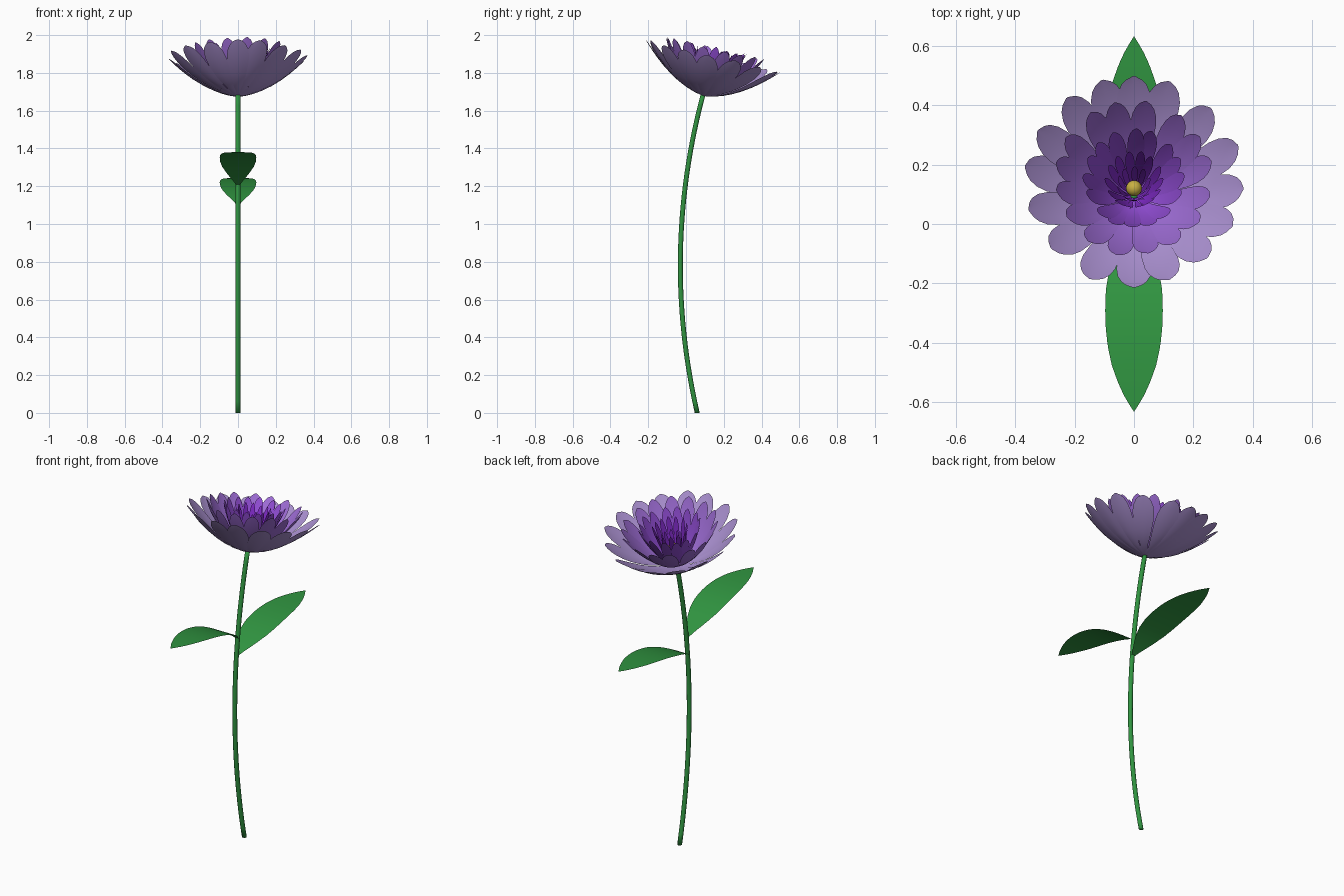
import bpy, math, random
from mathutils import Vector, Matrix

if "Cube" in bpy.data.objects:
    bpy.data.objects.remove(bpy.data.objects["Cube"])

random.seed(4)


def material(name, rgb):
    lin = [(c / 255 / 12.92) if c < 11 else ((c / 255 + 0.055) / 1.055) ** 2.4 for c in rgb]
    m = bpy.data.materials.new(name)
    m.diffuse_color = (*lin, 1)
    m.use_nodes = True
    m.node_tree.nodes["Principled BSDF"].inputs["Base Color"].default_value = m.diffuse_color
    return m


green = material("leaf_green", (48, 148, 64))
lavender = material("pale_lavender", (170, 144, 208))
lilac = material("lilac", (157, 108, 212))
violet = material("violet", (147, 78, 215))
purple = material("deep_purple", (131, 44, 205))
yellow = material("centre_yellow", (200, 176, 66))


def make_object(name, verts, faces, mat):
    me = bpy.data.meshes.new(name)
    me.from_pydata(verts, [], faces)
    me.materials.append(mat)
    me.polygons.foreach_set("use_smooth", [True] * len(me.polygons))
    me.update()
    ob = bpy.data.objects.new(name, me)
    bpy.context.collection.objects.link(ob)
    return ob


def lerp_table(table, t):
    for (a, va), (b, vb) in zip(table, table[1:]):
        if t <= b:
            return va + (vb - va) * (t - a) / (b - a)
    return table[-1][1]


def blade(profile, widths, half_width, ts, cols, cup=0.0):
    """Thin blade along +x: profile(t) -> (x, z), width table gives the outline."""
    verts, faces = [], []
    for t in ts:
        x, z = profile(t)
        w = lerp_table(widths, t) * half_width
        for j in range(cols + 1):
            s = 2 * j / cols - 1
            verts.append(Vector((x, s * w, z + cup * w * s * s)))
    n = cols + 1
    for i in range(len(ts) - 1):
        for j in range(cols):
            a = i * n + j
            faces.append((a, a + n, a + n + 1, a + 1))
    return verts, faces


# Curved stem
def stem_y(z):
    return -0.03 + 0.147 * (z - 0.78) ** 2


STEM_TOP, R, SIDES, N = 1.69, 0.013, 12, 28
verts, faces = [], []
for i in range(N + 1):
    z = STEM_TOP * i / N
    for k in range(SIDES):
        a = 2 * math.pi * k / SIDES
        verts.append((R * math.cos(a), stem_y(z) + R * math.sin(a), z))
for i in range(N):
    for k in range(SIDES):
        k2 = (k + 1) % SIDES
        faces.append((i * SIDES + k, i * SIDES + k2, (i + 1) * SIDES + k2, (i + 1) * SIDES + k))
faces.append(tuple(reversed(range(SIDES))))
faces.append(tuple(range(N * SIDES, (N + 1) * SIDES)))
stem = make_object("stem", verts, faces, green)

# Two arched leaves, front one higher
leaf_widths = [(0, .06), (.07, .33), (.15, .63), (.25, .87), (.35, .98), (.45, 1), (.55, .98),
               (.65, .91), (.75, .77), (.85, .54), (.93, .29), (1, 0)]
for name, base_z, rise, side in (("front_leaf", 1.2, 0.18, -1), ("back_leaf", 1.1, 0.143, 1)):
    y0 = stem_y(base_z)
    length = 0.632 - side * y0
    v, f = blade(lambda t: (length * t, rise * (1 - (1 - t) ** 3)), leaf_widths, 0.097,
                 [i / 24 for i in range(25)], 2)
    mat = Matrix.Translation((0, y0, base_z)) @ Matrix.Rotation(side * math.pi / 2, 4, 'Z')
    make_object(name, [mat @ p for p in v], f, green)

# Flower head frame, tilted with the stem tip towards +y
head = Matrix.Translation((0, 0.095, 1.678)) @ Matrix.Rotation(-math.radians(13.3), 4, 'X')

# Rings of petals: count, radius, height, half width, material
petal_widths = [(0, .14), (.25, .36), (.5, .74), (.65, .93), (.77, 1), (.86, .93),
                (.93, .72), (.97, .46), (1, .06)]
petal_ts = [0, .12, .25, .38, .5, .65, .77, .86, .93, .97, 1]
outer_angles = [90, 71, 44, 19, -4, -25, -47, -71, -90, -114, -140, -164, 172, 152, 128, 107]
rings = [
    ("outer_petals", 16, 0.368, 0.218, 0.059, lavender),
    ("second_petals", 16, 0.268, 0.258, 0.043, lilac),
    ("third_petals", 16, 0.172, 0.262, 0.029, violet),
    ("inner_petals", 14, 0.098, 0.245, 0.016, purple),
    ("centre_petals", 10, 0.058, 0.19, 0.011, purple),
]
for idx, (name, count, radius, height, hw, mat) in enumerate(rings):
    verts, faces = [], []
    for i in range(count):
        if idx == 0:
            ang = outer_angles[i]
        else:
            ang = 90 + (i + 0.5 * (idx % 2)) * 360 / count + random.uniform(-3, 3)
        r = radius * random.uniform(0.98, 1.01)
        h = height * random.uniform(0.97, 1.02)
        r0 = 0.012

        def profile(t):
            return r0 + (r - r0) * t, 0.004 * idx + (h - 0.004 * idx) * (0.27 * t + 0.73 * t * t)

        v, f = blade(profile, petal_widths, hw, petal_ts, 4, 0.12)
        m = head @ Matrix.Rotation(math.radians(ang), 4, 'Z')
        off = len(verts)
        verts += [m @ p for p in v]
        faces += [tuple(q + off for q in face) for face in f]
    make_object(name, verts, faces, mat)

# Yellow flower centre
bpy.ops.mesh.primitive_uv_sphere_add(segments=16, ring_count=10, radius=0.027,
                                     location=head @ Vector((0, 0, 0.11)))
centre = bpy.context.object
centre.name = "flower_centre"
centre.data.materials.append(yellow)
bpy.ops.object.shade_smooth()
